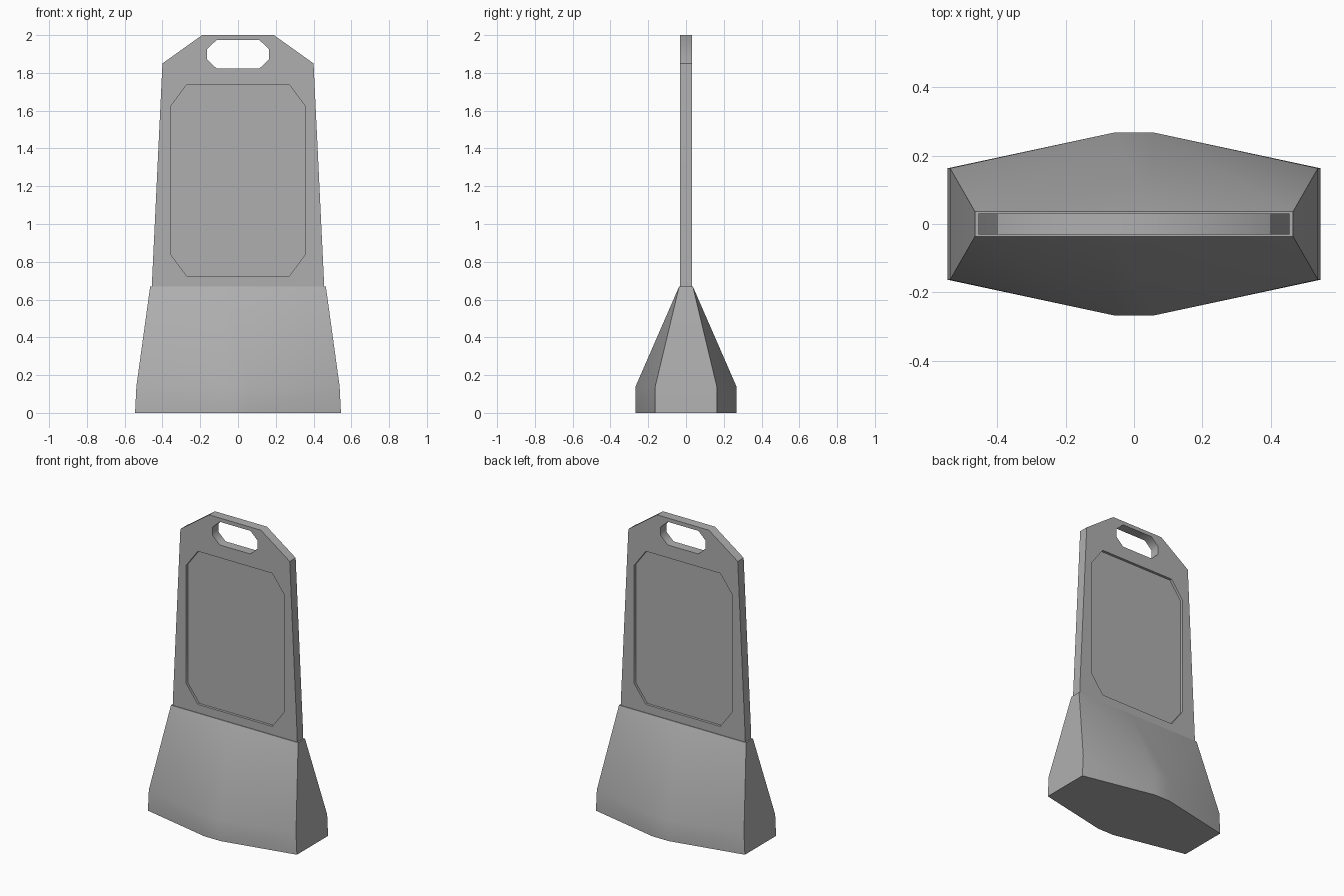
import bpy, bmesh
from math import radians

if "Cube" in bpy.data.objects:
    bpy.data.objects.remove(bpy.data.objects["Cube"])

grey = bpy.data.materials.new("mid_grey")
grey.diffuse_color = (0.43, 0.43, 0.43, 1)
grey.use_nodes = True
grey.node_tree.nodes["Principled BSDF"].inputs["Base Color"].default_value = grey.diffuse_color


def new_object(name, bm):
    bmesh.ops.recalc_face_normals(bm, faces=bm.faces)
    mesh = bpy.data.meshes.new(name)
    bm.to_mesh(mesh)
    bm.free()
    mesh.materials.append(grey)
    obj = bpy.data.objects.new(name, mesh)
    bpy.context.collection.objects.link(obj)
    return obj


def mirrored(half):
    """Close a right-hand half outline (x > 0) with its mirror image."""
    return half + [(-x, z) for x, z in reversed(half)]


def prism(name, outline, y0, y1):
    """Extrude an x-z outline from y0 to y1."""
    bm = bmesh.new()
    face = bm.faces.new([bm.verts.new((x, y0, z)) for x, z in outline])
    ext = bmesh.ops.extrude_face_region(bm, geom=[face])
    verts = [v for v in ext["geom"] if isinstance(v, bmesh.types.BMVert)]
    bmesh.ops.translate(bm, verts=verts, vec=(0, y1 - y0, 0))
    return new_object(name, bm)


def activate(obj):
    bpy.ops.object.select_all(action='DESELECT')
    bpy.context.view_layer.objects.active = obj
    obj.select_set(True)


def cut(target, cutter):
    mod = target.modifiers.new(cutter.name, 'BOOLEAN')
    mod.operation = 'DIFFERENCE'
    mod.solver = 'EXACT'
    mod.object = cutter
    activate(target)
    bpy.ops.object.modifier_apply(modifier=mod.name)
    bpy.data.objects.remove(cutter)


def smooth(obj, degrees):
    activate(obj)
    bpy.ops.object.shade_smooth_by_angle(angle=radians(degrees))


# Weighted base: stacked eight-sided rings (z, half width, end depth, middle depth)
bm = bmesh.new()
rings = []
for z, w, d_end, d_mid in [(0, 0.545, 0.163, 0.267),
                           (0.14, 0.538, 0.163, 0.267),
                           (0.67, 0.465, 0.036, 0.036)]:
    front = [(-w, -d_end), (-0.06, -d_mid), (0.06, -d_mid), (w, -d_end)]
    ring = front + [(-x, -y) for x, y in front]
    rings.append([bm.verts.new((x, y, z)) for x, y in ring])
for low, high in zip(rings, rings[1:]):
    for i in range(8):
        j = (i + 1) % 8
        bm.faces.new((low[i], low[j], high[j], high[i]))
bm.faces.new(rings[0])
bm.faces.new(rings[-1])
bmesh.ops.triangulate(bm, faces=[f for f in bm.faces if len(f.verts) == 4],
                      quad_method='SHORT_EDGE')
base = new_object("base", bm)
smooth(base, 30)

# Upright panel with chamfered top
T = 0.031
panel = prism("sign_panel", mirrored([(0.455, 0.66), (0.455, 0.70),
                                      (0.40, 1.85), (0.19, 2.0)]), -T, T)

# Handle opening
cut(panel, prism("handle_cutter", mirrored([(0.112, 1.822), (0.163, 1.87),
                                            (0.163, 1.927), (0.112, 1.975)]), -0.1, 0.1))

# Shallow recess on both faces
recess = mirrored([(0.272, 0.725), (0.357, 0.84), (0.357, 1.622), (0.272, 1.737)])
for name, side in (("front_recess_cutter", -1), ("back_recess_cutter", 1)):
    cut(panel, prism(name, recess, side * (T - 0.017), side * 0.1))
smooth(panel, 50)
